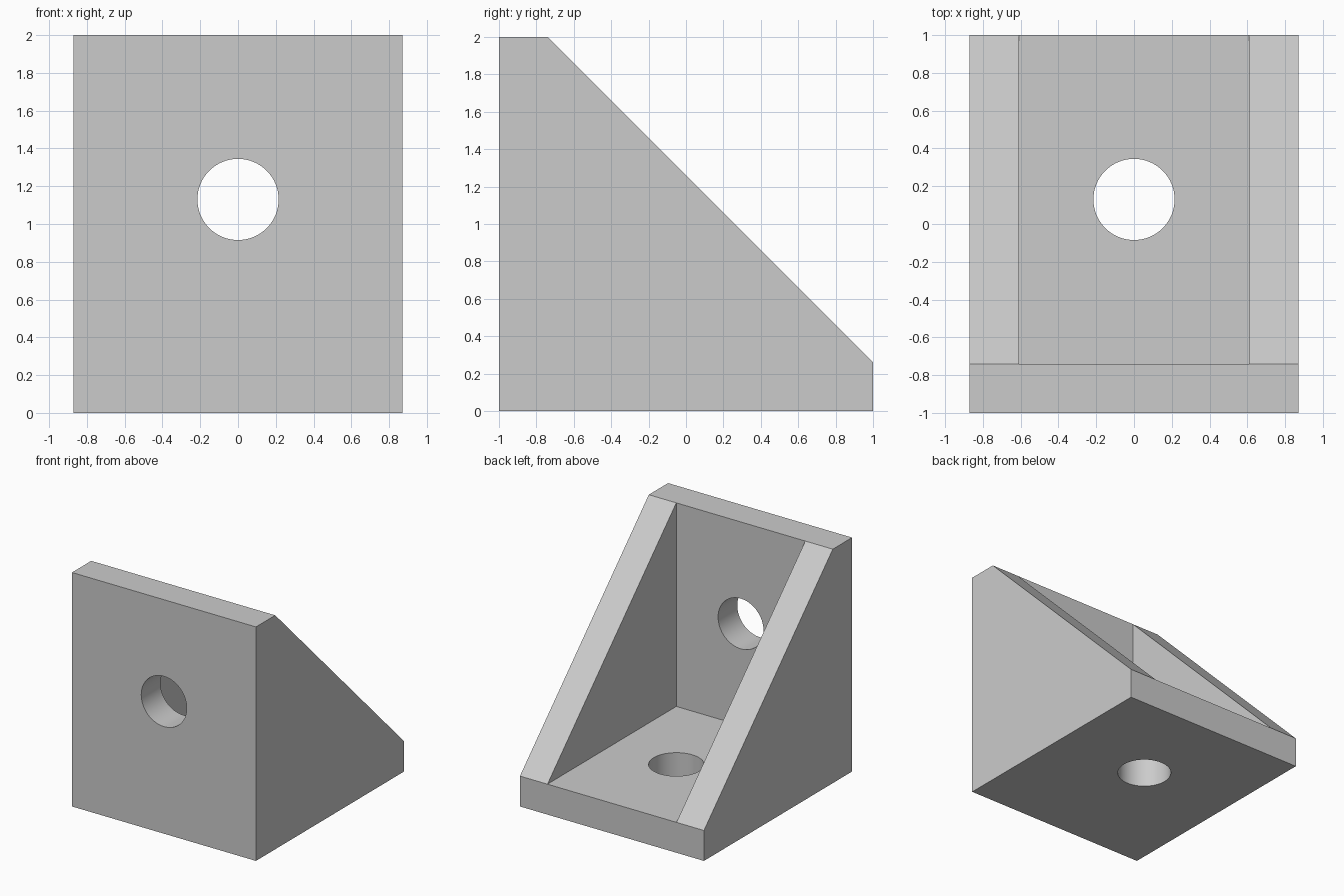
import bpy, bmesh, math

if "Cube" in bpy.data.objects:
    bpy.data.objects.remove(bpy.data.objects["Cube"])

HALF_W, INNER_W = 0.87, 0.61      # outer and pocket half widths
FRONT, BACK, TOP = -1.0, 1.0, 2.0
WALL_Y, FLOOR_Z = -0.74, 0.26     # inner faces of wall and floor
HOLE_R, HOLE_Y, HOLE_Z = 0.215, 0.13, 1.13

grey = bpy.data.materials.new("light grey")
grey.use_nodes = True
colour = (0.6, 0.6, 0.6, 1)
grey.diffuse_color = colour
grey.node_tree.nodes["Principled BSDF"].inputs["Base Color"].default_value = colour

# Bracket body: chamfered side profile swept across x in three strips
bm = bmesh.new()
profile = [(FRONT, 0), (BACK, 0), (BACK, FLOOR_Z), (WALL_Y, TOP), (FRONT, TOP)]
rings = [[bm.verts.new((x, y, z)) for y, z in profile]
         for x in (-HALF_W, -INNER_W, INNER_W, HALF_W)]
for strip, (a, b) in enumerate(zip(rings, rings[1:])):
    for i in range(5):
        j = (i + 1) % 5
        if strip == 1 and i == 2:
            continue              # the middle of the slope stays open
        bm.faces.new((a[i], a[j], b[j], b[i]))
bm.faces.new(rings[0])
bm.faces.new(rings[-1])

# Pocket: gusset inner sides, floor and wall
left, right = rings[1], rings[2]
corner_a, corner_b = (bm.verts.new((x, WALL_Y, FLOOR_Z)) for x in (-INNER_W, INNER_W))
bm.faces.new((left[2], left[3], corner_a))
bm.faces.new((right[2], right[3], corner_b))
bm.faces.new((left[2], corner_a, corner_b, right[2]))
bm.faces.new((left[3], corner_a, corner_b, right[3]))
bmesh.ops.recalc_face_normals(bm, faces=bm.faces)
bmesh.ops.dissolve_limit(bm, angle_limit=0.01, verts=bm.verts, edges=bm.edges)

mesh = bpy.data.meshes.new("corner_bracket")
bm.to_mesh(mesh)
bm.free()
mesh.materials.append(grey)
bracket = bpy.data.objects.new("corner_bracket", mesh)
bpy.context.collection.objects.link(bracket)


def drill(name, location, rotation):
    """Cut a round bolt hole through one plate."""
    bpy.ops.mesh.primitive_cylinder_add(vertices=64, radius=HOLE_R, depth=0.6,
                                        location=location, rotation=rotation)
    cutter = bpy.context.object
    cutter.name = name
    cutter.hide_render = True
    cutter.data.materials.append(grey)
    cut = bracket.modifiers.new(name, "BOOLEAN")
    cut.operation = "DIFFERENCE"
    cut.solver = "EXACT"
    cut.object = cutter
    bpy.ops.object.select_all(action="DESELECT")
    bracket.select_set(True)
    bpy.context.view_layer.objects.active = bracket
    bpy.ops.object.modifier_apply(modifier=cut.name)
    bpy.data.objects.remove(cutter)


# Bolt holes through the wall and the floor
drill("wall_hole", (0, (FRONT + WALL_Y) / 2, HOLE_Z), (math.pi / 2, 0, 0))
drill("floor_hole", (0, HOLE_Y, FLOOR_Z / 2), (0, 0, 0))
bpy.ops.object.shade_smooth_by_angle(angle=math.radians(30))
